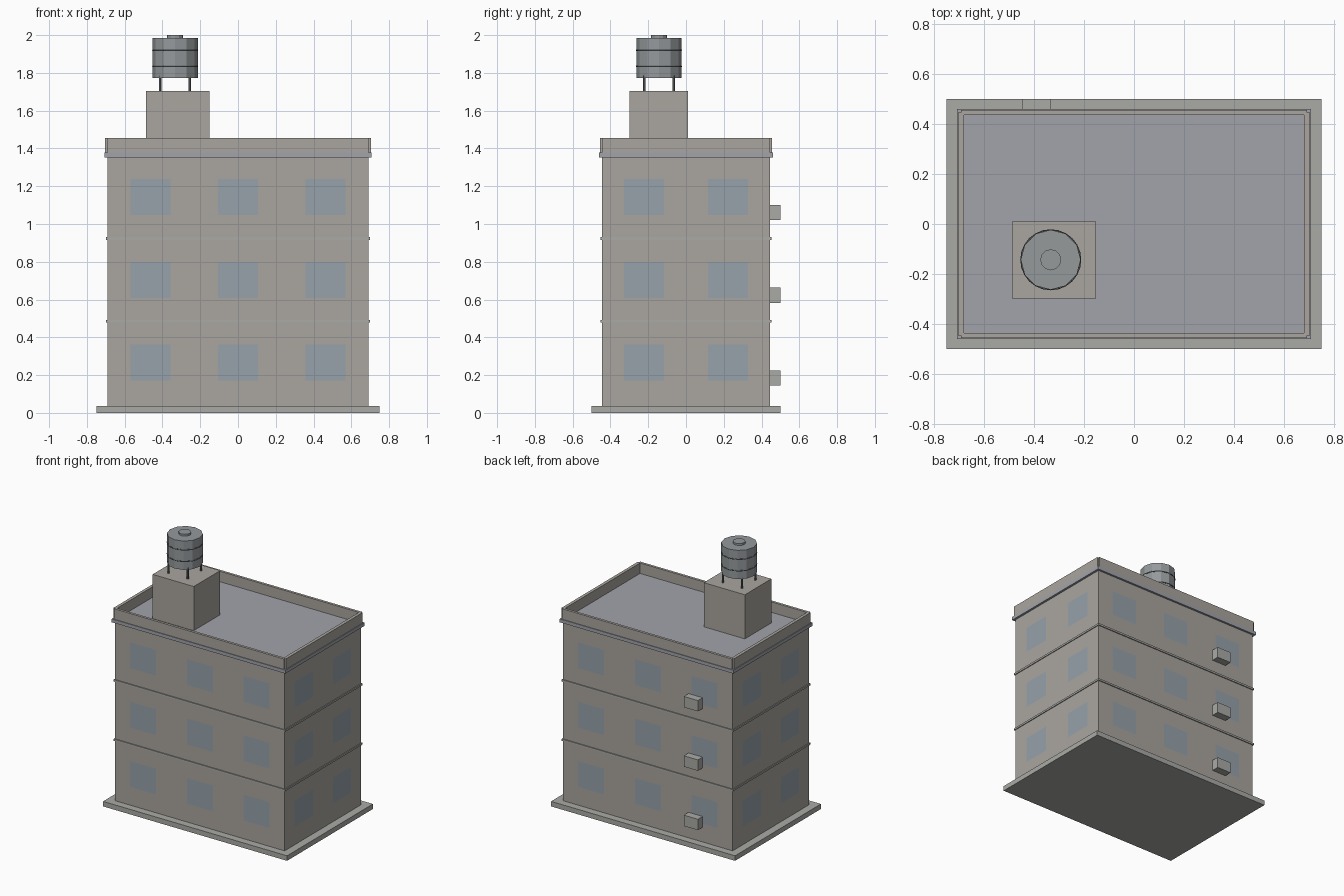
import bpy, bmesh, math
from mathutils import Vector

if "Cube" in bpy.data.objects:
    bpy.data.objects.remove(bpy.data.objects["Cube"])


def material(name, r, g, b):
    m = bpy.data.materials.new(name)
    m.diffuse_color = (r, g, b, 1)
    m.use_nodes = True
    m.node_tree.nodes["Principled BSDF"].inputs["Base Color"].default_value = m.diffuse_color
    return m


WALL = material("wall_plaster", 0.40, 0.375, 0.345)
GLASS = material("window_glass", 0.31, 0.36, 0.40)
ROOF = material("roof_grey", 0.36, 0.37, 0.41)
CONCRETE = material("concrete", 0.40, 0.40, 0.38)
METAL = material("tank_metal", 0.30, 0.32, 0.33)
DARK = material("dark_metal", 0.12, 0.13, 0.14)


def box(name, x, y, z, mat):
    """Box from (min, max) ranges."""
    bpy.ops.mesh.primitive_cube_add(size=1)
    o = bpy.context.object
    o.name = name
    for v in o.data.vertices:
        v.co = Vector([(r[0] + r[1]) / 2 + c * (r[1] - r[0]) for c, r in zip(v.co, (x, y, z))])
    o.data.materials.append(mat)
    return o


def cylinder(name, x, y, z, radius, sides, mat):
    bpy.ops.mesh.primitive_cylinder_add(vertices=sides, radius=radius, depth=z[1] - z[0],
                                        location=(x, y, (z[0] + z[1]) / 2))
    o = bpy.context.object
    o.name = name
    o.data.materials.append(mat)
    return o


HX, HY = 0.692, 0.445      # half size of the walls
FLOOR = 0.4375             # storey height


def breaks(lo, hi, centres, half):
    return [lo] + [c + s * half for c in centres for s in (-1, 1)] + [hi]


# Walls: grid faces with flush window panes on all four sides
bm = bmesh.new()
zs = breaks(0.02, 1.365, [0.267 + FLOOR * i for i in range(3)], 0.095)
for k in range(4):
    wide = k % 2 == 0
    half, dist = (HX, HY) if wide else (HY, HX)
    cols = breaks(-half, half, (-0.4625, 0, 0.4625) if wide else (-0.222, 0.222), 0.106)
    ca, sa = round(math.cos(k * math.pi / 2)), round(math.sin(k * math.pi / 2))
    grid = [[bm.verts.new((u * ca + dist * sa, u * sa - dist * ca, z)) for u in cols] for z in zs]
    for j in range(len(zs) - 1):
        for i in range(len(cols) - 1):
            f = bm.faces.new((grid[j][i], grid[j][i + 1], grid[j + 1][i + 1], grid[j + 1][i]))
            f.material_index = 1 if i % 2 and j % 2 else 0
bmesh.ops.remove_doubles(bm, verts=bm.verts, dist=1e-4)
bmesh.ops.holes_fill(bm, edges=[e for e in bm.edges if e.is_boundary], sides=0)
bmesh.ops.recalc_face_normals(bm, faces=bm.faces)
mesh = bpy.data.meshes.new("walls")
bm.to_mesh(mesh)
bm.free()
mesh.materials.append(WALL)
mesh.materials.append(GLASS)
bpy.context.collection.objects.link(bpy.data.objects.new("walls", mesh))

# Ground slab, floor bands and roof slab
box("ground_slab", (-0.75, 0.75), (-0.5, 0.5), (0, 0.037), CONCRETE)
for i in range(2):
    z = 0.479 + FLOOR * i
    box(f"floor_band_{i + 1}", (-0.698, 0.698), (-0.452, 0.452), (z, z + 0.014), CONCRETE)
box("roof_slab", (-0.708, 0.708), (-0.46, 0.46), (1.353, 1.378), ROOF)

# Parapet walls, leaving small notches at the corners
for s, n in ((-1, "front"), (1, "back")):
    box(f"parapet_{n}", (-HX, HX), sorted((s * 0.436, s * 0.455)), (1.37, 1.455), WALL)
for s, n in ((-1, "left"), (1, "right")):
    box(f"parapet_{n}", sorted((s * 0.68, s * 0.703)), (-HY, HY), (1.37, 1.455), WALL)

# Air conditioning units on the back
for i in range(3):
    z = 0.145 + FLOOR * i
    box(f"air_conditioner_{i + 1}", (-0.447, -0.332), (0.44, 0.5), (z, z + 0.08), CONCRETE)

# Stair house
box("stair_house", (-0.487, -0.152), (-0.298, 0.010), (1.37, 1.703), WALL)

# Water tank on legs, with hoops and a lid
TX, TY = -0.333, -0.143
for sx in (-1, 1):
    for sy in (-1, 1):
        cylinder("tank_leg", TX + sx * 0.078, TY + sy * 0.078, (1.70, 1.787), 0.007, 6, DARK)
cylinder("water_tank", TX, TY, (1.774, 1.986), 0.12, 12, METAL)
cylinder("tank_lid", TX, TY, (1.98, 2.0), 0.042, 12, METAL)
for z in (1.835, 1.92):
    bpy.ops.mesh.primitive_torus_add(major_radius=0.118, minor_radius=0.004, major_segments=24,
                                     minor_segments=6, location=(TX, TY, z))
    hoop = bpy.context.object
    hoop.name = "tank_hoop"
    hoop.data.materials.append(DARK)
